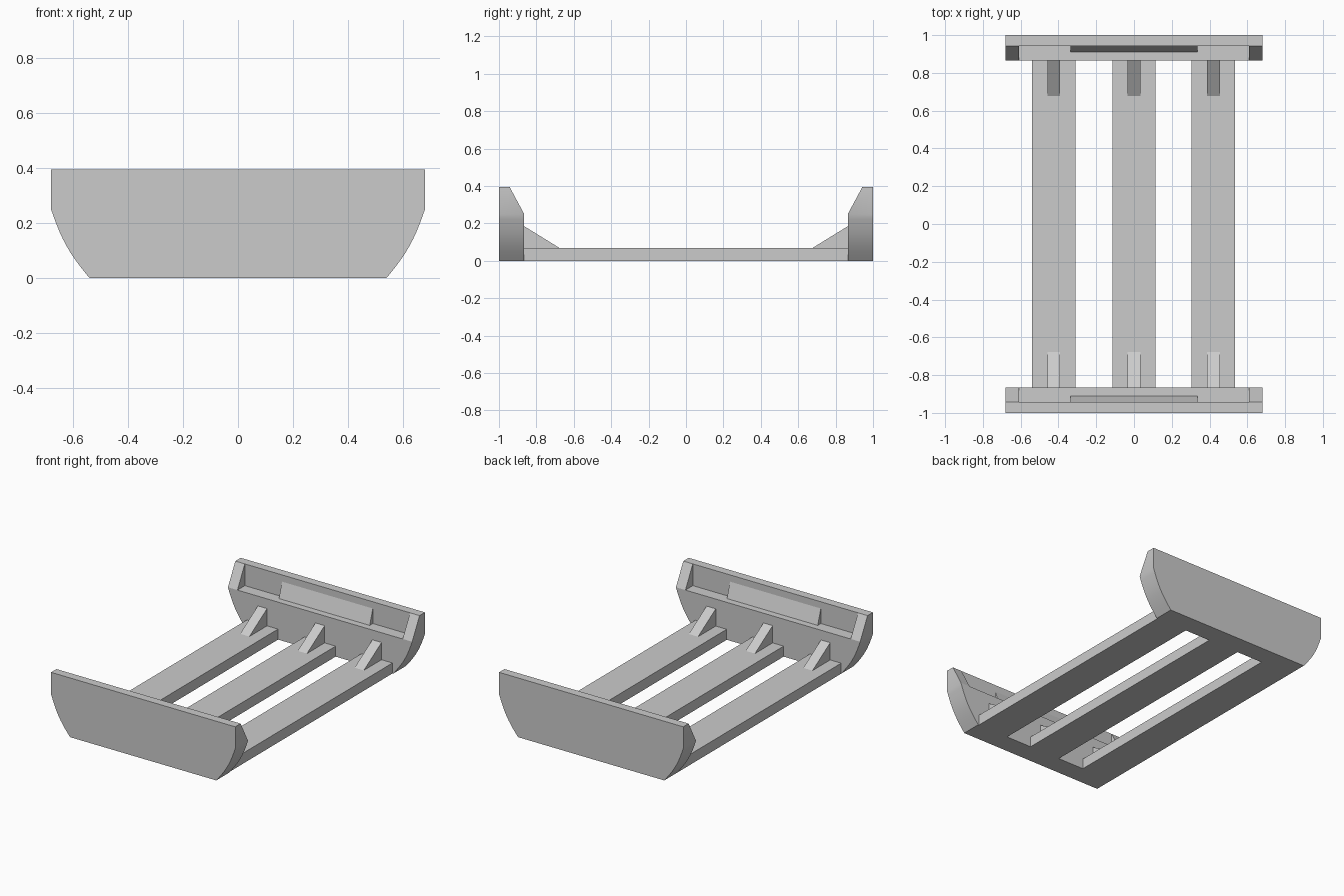
import bpy, bmesh, math
from mathutils import Vector

if "Cube" in bpy.data.objects:
    bpy.data.objects.remove(bpy.data.objects["Cube"], do_unlink=True)

grey = bpy.data.materials.new("plain_grey")
grey.use_nodes = True
colour = (0.6, 0.6, 0.6, 1)
grey.diffuse_color = colour
grey.node_tree.nodes["Principled BSDF"].inputs["Base Color"].default_value = colour

HALF = 0.68      # half width of the end panels
INNER = 0.865    # inner face of the end panels
BACK = 0.943     # face of the raised panel above the ledge
LEDGE = 0.25     # ledge height
TOP = 0.395      # overall height
RAIL_TOP = 0.07


def prism(name, profile, place, start, end):
    """Extrude a 2D profile; place(a, b, t) maps it into space."""
    bm = bmesh.new()
    face = bm.faces.new([bm.verts.new(place(a, b, start)) for a, b in profile])
    shift = Vector(place(0, 0, end)) - Vector(place(0, 0, start))
    geom = bmesh.ops.extrude_face_region(bm, geom=[face])["geom"]
    bmesh.ops.translate(bm, vec=shift,
                        verts=[g for g in geom if isinstance(g, bmesh.types.BMVert)])
    bmesh.ops.recalc_face_normals(bm, faces=bm.faces)
    mesh = bpy.data.meshes.new(name)
    bm.to_mesh(mesh)
    bm.free()
    mesh.materials.append(grey)
    obj = bpy.data.objects.new(name, mesh)
    bpy.context.collection.objects.link(obj)
    return obj


def along_x(side):
    return lambda a, b, t: (t, side * a, b)


def select(obj):
    bpy.ops.object.select_all(action='DESELECT')
    obj.select_set(True)
    bpy.context.view_layer.objects.active = obj


def cut(obj, cutter):
    mod = obj.modifiers.new("cut", 'BOOLEAN')
    mod.operation, mod.solver, mod.object = 'DIFFERENCE', 'EXACT', cutter
    select(obj)
    bpy.ops.object.modifier_apply(modifier=mod.name)
    bpy.data.objects.remove(cutter, do_unlink=True)


# End panel outline: flat bottom, bulging lower sides, upright upper sides
STEPS = 10
right_side = []
for i in range(STEPS + 1):
    t = i / STEPS
    bulge = 0.016 * math.sin(math.pi * t)
    right_side.append((0.54 + (HALF - 0.54) * t + bulge * 0.87, LEDGE * t - bulge * 0.5))
right_side.append((HALF, TOP))
outline = right_side + [(-x, z) for x, z in reversed(right_side)]

rails = {"right": -0.425, "middle": 0.0, "left": 0.42}

for end, side in (("front", -1), ("back", 1)):
    panel = prism(end + "_panel", outline, lambda a, b, t: (a, t, b), side * INNER, side)
    # Slanted cheeks, then the open ledge between them
    cut(panel, prism("slant_cutter", [(INNER, LEDGE), (BACK, TOP), (BACK, 0.6), (0.7, 0.6), (0.7, LEDGE)],
                     along_x(side), -1, 1))
    cut(panel, prism("ledge_cutter", [(0.7, LEDGE), (BACK, LEDGE), (BACK, 0.6), (0.7, 0.6)],
                     along_x(side), -0.61, 0.61))
    select(panel)
    bpy.ops.object.shade_smooth_by_angle(angle=math.radians(25))
    # Long wedge standing on the ledge
    prism(end + "_ledge_wedge", [(0.91, LEDGE), (BACK, LEDGE), (BACK, 0.35)],
          along_x(side), -0.335, 0.335)
    # Bracing gussets where the rails meet the panel
    for where, x in rails.items():
        prism(f"{end}_{where}_gusset", [(0.678, RAIL_TOP), (INNER, RAIL_TOP), (INNER, 0.185)],
              along_x(side), x - 0.034, x + 0.034)

# Floor rails joining the two ends
for where, x in rails.items():
    prism(where + "_rail", [(-INNER, 0), (INNER, 0), (INNER, RAIL_TOP), (-INNER, RAIL_TOP)],
          along_x(1), x - 0.115, x + 0.115)
